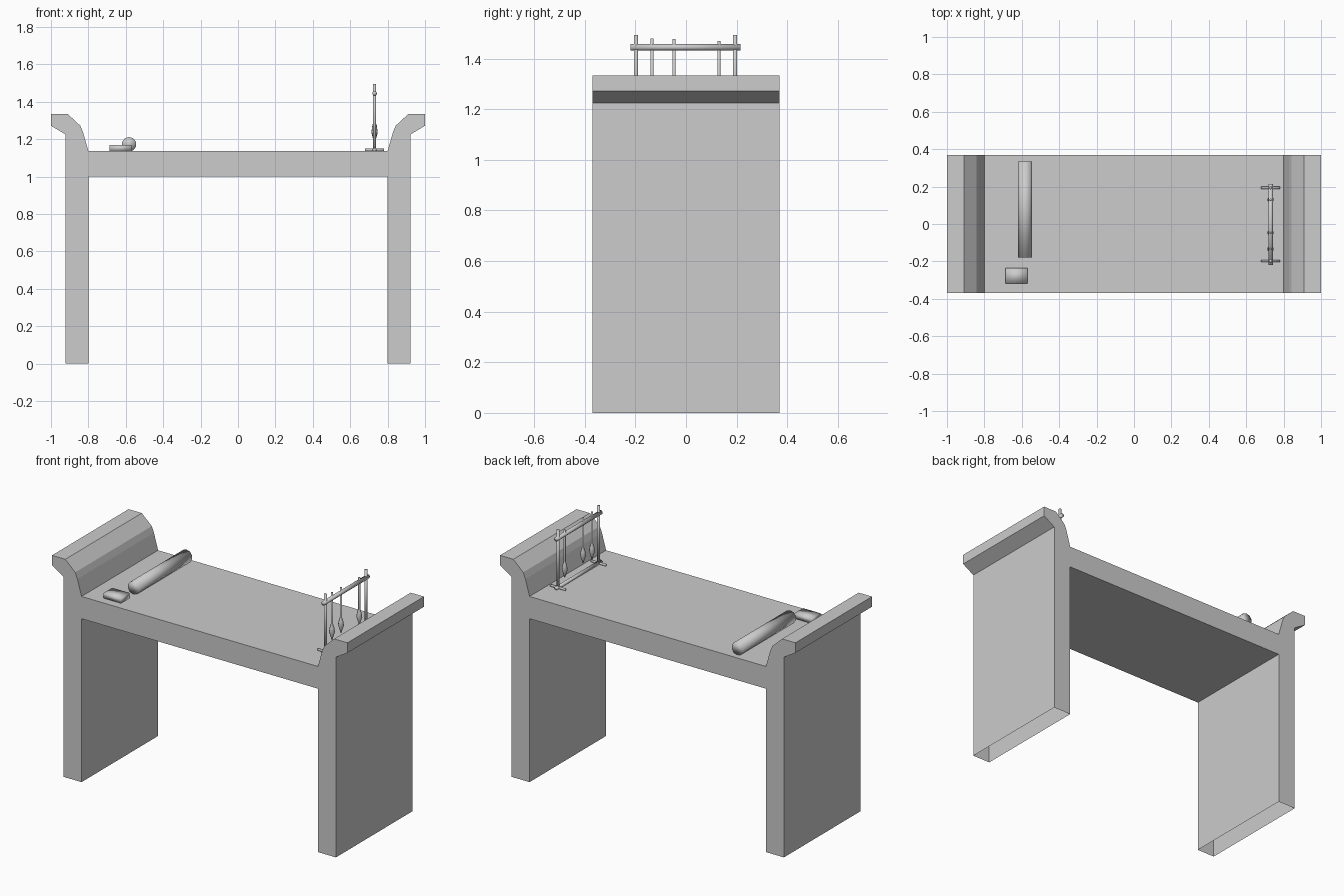
import bpy, bmesh, math
from mathutils import Vector

cube = bpy.data.objects.get("Cube")
if cube:
    bpy.data.objects.remove(cube, do_unlink=True)

GREY = (0.604, 0.604, 0.604, 1)
mat = bpy.data.materials.new("plain grey")
mat.use_nodes = True
mat.diffuse_color = GREY
mat.node_tree.nodes["Principled BSDF"].inputs["Base Color"].default_value = GREY

TOP = 1.136      # table surface height
DEPTH = 0.37     # half depth of the table
STAND_X = 0.73   # brush stand position


def finish(bm, name, smooth=False):
    bmesh.ops.recalc_face_normals(bm, faces=bm.faces)
    # feet are open underneath
    bmesh.ops.delete(bm, geom=[f for f in bm.faces if f.calc_center_median().z < 0.001],
                     context='FACES')
    for f in bm.faces:
        f.smooth = smooth
    mesh = bpy.data.meshes.new(name)
    bm.to_mesh(mesh)
    bm.free()
    mesh.materials.append(mat)
    obj = bpy.data.objects.new(name, mesh)
    bpy.context.collection.objects.link(obj)
    return obj


def lathe(name, start, end, profile, sides=8):
    """Closed turned part; profile holds (fraction along axis, radius)."""
    start, end = Vector(start), Vector(end)
    axis = end - start
    turn = axis.to_track_quat('Z', 'Y')
    bm = bmesh.new()
    rings = []
    for t, r in profile:
        ring = []
        for i in range(sides):
            a = math.tau * (i + 0.5) / sides
            ring.append(bm.verts.new(start + axis * t + turn @ Vector((r * math.cos(a), r * math.sin(a), 0))))
        rings.append(ring)
    for low, high in zip(rings, rings[1:]):
        for i in range(sides):
            j = (i + 1) % sides
            bm.faces.new((low[i], low[j], high[j], high[i]))
    bm.faces.new(rings[0][::-1])
    bm.faces.new(rings[-1])
    return finish(bm, name, True)


def rod(name, start, end, radius, sides=8):
    return lathe(name, start, end, [(0, radius), (1, radius)], sides)


# Table: half outline mirrored across x, extruded through the depth
half = [(0.8, TOP), (0.828, 1.235), (0.843, 1.272), (0.91, 1.334), (1, 1.334),
        (1, 1.272), (0.922, 1.225), (0.922, 0), (0.8, 0), (0.8, 1)]
outline = half + [(-x, z) for x, z in reversed(half)]
bm = bmesh.new()
face = bm.faces.new([bm.verts.new((x, -DEPTH, z)) for x, z in outline])
grown = bmesh.ops.extrude_face_region(bm, geom=[face])
bmesh.ops.translate(bm, vec=(0, 2 * DEPTH, 0),
                    verts=[v for v in grown["geom"] if isinstance(v, bmesh.types.BMVert)])
finish(bm, "scroll_end_table")

# Rolled paper and ink block on the right end
rod("paper_roll", (-0.582, -0.178, TOP + 0.037), (-0.582, 0.335, TOP + 0.037), 0.039, 10)
bm = bmesh.new()
bmesh.ops.create_cube(bm, size=1)
bmesh.ops.scale(bm, vec=(0.117, 0.083, 0.032), verts=bm.verts)
bmesh.ops.translate(bm, vec=(-0.628, -0.277, TOP + 0.016), verts=bm.verts)
finish(bm, "ink_block", True)

# Brush stand: two posts on feet joined by two rails
for side, y in (("front", -0.198), ("back", 0.194)):
    rod(side + "_post", (STAND_X, y, TOP), (STAND_X, y, 1.494), 0.009)
    rod(side + "_foot", (STAND_X - 0.05, y, TOP + 0.007), (STAND_X + 0.05, y, TOP + 0.007), 0.007)
rod("top_rail", (STAND_X, -0.22, 1.445), (STAND_X, 0.215, 1.445), 0.013)
rod("bottom_rail", (STAND_X, -0.22, TOP + 0.008), (STAND_X, 0.215, TOP + 0.008), 0.011)

# Hanging brushes: bulb tip below a thin handle
BRUSH = [(0, 0.002), (0.08, 0.009), (0.17, 0.017), (0.26, 0.013), (0.34, 0.006), (1, 0.006)]
for i, (y, tip, end) in enumerate([(-0.134, 1.19, 1.48), (-0.047, 1.2, 1.478), (0.13, 1.18, 1.47)]):
    lathe("brush_%d" % (i + 1), (STAND_X, y, tip), (STAND_X, y, end), BRUSH)
